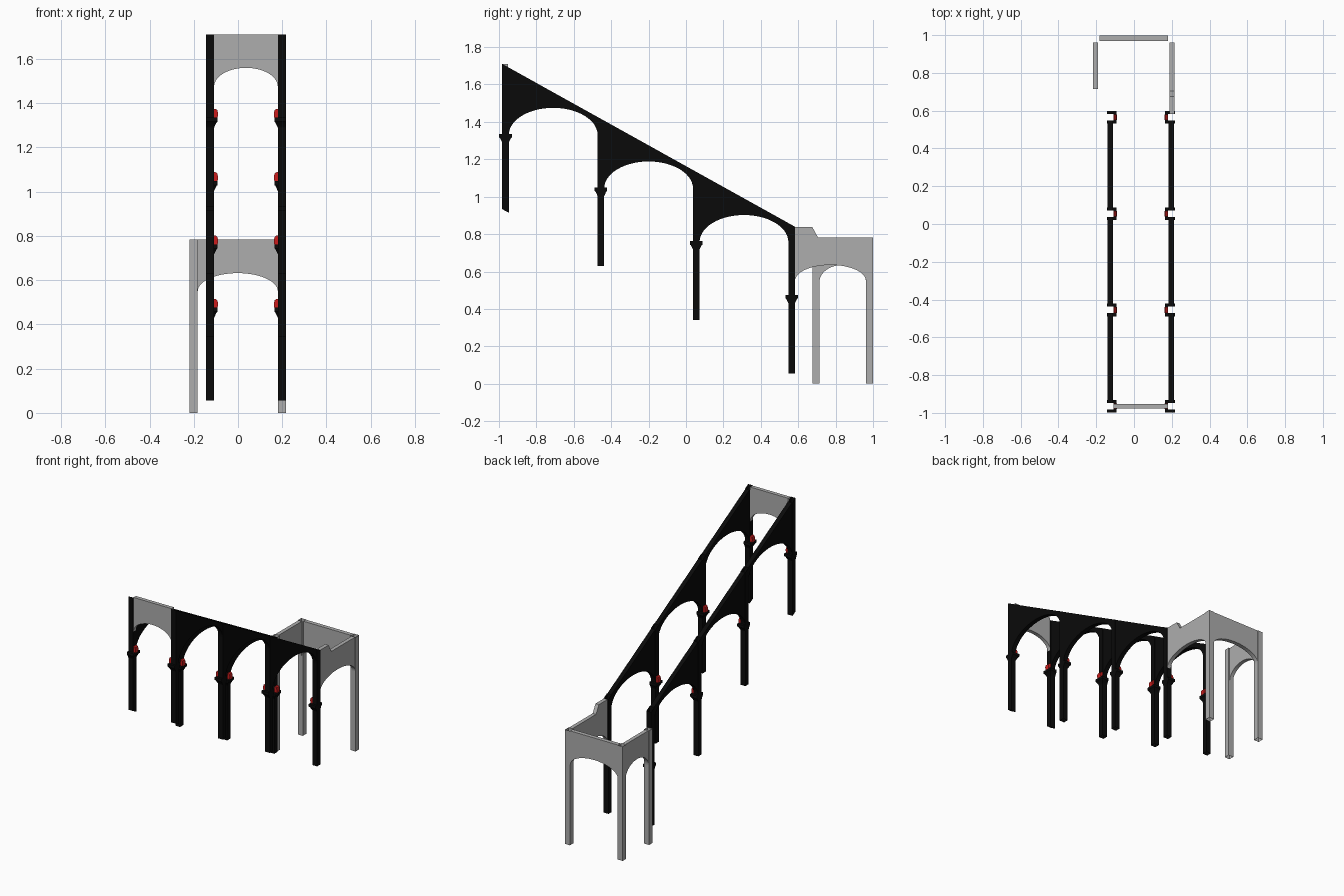
import bpy, bmesh, math

cube = bpy.data.objects.get("Cube")
if cube:
    bpy.data.objects.remove(cube, do_unlink=True)


def material(name, rgb):
    m = bpy.data.materials.new(name)
    m.use_nodes = True
    m.diffuse_color = (*rgb, 1)
    m.node_tree.nodes["Principled BSDF"].inputs["Base Color"].default_value = (*rgb, 1)
    return m


BLACK = material("black iron", (0.003, 0.003, 0.003))
GREY = material("grey stone", (0.42, 0.42, 0.42))
RED = material("red paint", (0.6, 0.012, 0.012))


def finish(name, bm, mat):
    bmesh.ops.recalc_face_normals(bm, faces=bm.faces)
    mesh = bpy.data.meshes.new(name)
    bm.to_mesh(mesh)
    bm.free()
    mesh.materials.append(mat)
    mesh.polygons.foreach_set("use_smooth", [True] * len(mesh.polygons))
    mesh.set_sharp_from_angle(angle=math.radians(30))
    obj = bpy.data.objects.new(name, mesh)
    bpy.context.collection.objects.link(obj)
    return obj


def prism(name, outline, axis, start, end, mat):
    """Extrude an upright outline along x (points are y,z) or y (points are x,z)."""
    bm = bmesh.new()
    rings = []
    for d in (start, end):
        rings.append([bm.verts.new((d, p, z) if axis == "x" else (p, d, z))
                      for p, z in outline])
    bm.faces.new(rings[0])
    bm.faces.new(rings[1])
    n = len(outline)
    for i in range(n):
        j = (i + 1) % n
        bm.faces.new((rings[0][i], rings[0][j], rings[1][j], rings[1][i]))
    return finish(name, bm, mat)


def arch_outline(a, b, spring, apex, top):
    """Spandrel panel: elliptical arch below, given top edge above."""
    mid, half, n = (a + b) / 2, (b - a) / 2, 28
    arch = [(mid - half * math.cos(math.pi * i / n),
             spring + (apex - spring) * math.sin(math.pi * i / n))
            for i in range(n + 1)]
    return arch + top


def loft(name, rings, mat):
    """Open-ended shell through rings of four corners."""
    bm = bmesh.new()
    rows = [[bm.verts.new(p) for p in ring] for ring in rings]
    for lo, hi in zip(rows, rows[1:]):
        for i in range(4):
            j = (i + 1) % 4
            bm.faces.new((lo[i], lo[j], hi[j], hi[i]))
    return finish(name, bm, mat)


def ring(x0, x1, y0, y1, z0, z1=None):
    """Rectangle whose height runs from z0 at the front to z1 at the back."""
    z1 = z0 if z1 is None else z1
    return [(x0, y0, z0), (x1, y0, z0), (x1, y1, z1), (x0, y1, z1)]


def slope(y):
    return 1.71 - 0.556 * (y + 0.983)


# Stepped arcades on both sides
STEP, DROP, HW = 0.51, 0.2865, 0.0175
SIDES = {"right": (-0.144, -0.108, 1), "left": (0.216, 0.18, -1)}

for side, (outer, inner, d) in SIDES.items():
    for i in range(4):
        y = -0.965 + STEP * i
        y0, y1 = y - HW, y + HW
        cap = 1.335 - DROP * i
        foot = 0.915 - DROP * i
        label = f"{side}_{i + 1}"

        # Hollow pillar, cut along the sloping top
        tilt = 0.018 if i == 0 else 0
        loft(f"pillar_{label}",
             [ring(outer, inner, y0, y1, foot + tilt, foot),
              ring(outer, inner, y0, y1, slope(y0), slope(y1))], BLACK)

        # Flared capital, flush on the outer face
        def flare(e, z):
            return ring(outer, inner + d * e, y0 - e, y1 + e, z)
        loft(f"capital_{label}",
             [flare(0, cap - 0.045), flare(0.011, cap - 0.022),
              flare(0.016, cap - 0.018), flare(0.016, cap), flare(0, cap)], BLACK)

        # Red rounded corbel on the inner face
        corbel = [(0, 0), (0.016, 0), (0.018, 0.02), (0.014, 0.034), (0.006, 0.04), (0, 0.04)]
        prism(f"corbel_{label}", [(inner + d * p, cap + z) for p, z in corbel],
              "y", y - 0.015, y + 0.015, RED)

        # Arched spandrel to the next pillar
        if i < 3:
            a, b = y1, y1 + STEP - 2 * HW
            prism(f"spandrel_{label}",
                  arch_outline(a, b, cap - 0.005, 1.475 - DROP * i,
                               [(b, slope(b)), (a, slope(a))]),
                  "x", outer + d * 0.003, inner - d * 0.003, BLACK)

# Arched panel joining the two arcades at the high end
prism("front_panel", arch_outline(-0.108, 0.18, 1.475, 1.56, [(0.18, 1.71), (-0.108, 1.71)]),
      "y", -0.978, -0.952, GREY)

# Landing at the low end: hollow posts
TOP = 0.783
for name, x0, y0 in (("post_right_back", -0.22, 0.962),
                     ("post_left_back", 0.18, 0.962),
                     ("post_right_front", -0.22, 0.676)):
    loft(name, [ring(x0, x0 + 0.038, y0, y0 + 0.038, z) for z in (0, TOP)], GREY)

# Landing panels
prism("landing_back_panel",
      arch_outline(-0.182, 0.18, 0.55, 0.632, [(0.18, TOP), (-0.182, TOP)]),
      "y", 0.969, 0.997, GREY)
prism("landing_right_panel",
      arch_outline(0.714, 0.962, 0.545, 0.635, [(0.962, TOP), (0.714, TOP)]),
      "x", -0.216, -0.19, GREY)
prism("landing_left_panel",
      arch_outline(0.583, 0.962, 0.55, 0.635,
                   [(0.962, TOP), (0.705, TOP), (0.675, 0.838), (0.583, 0.838)]),
      "x", 0.188, 0.214, GREY)
